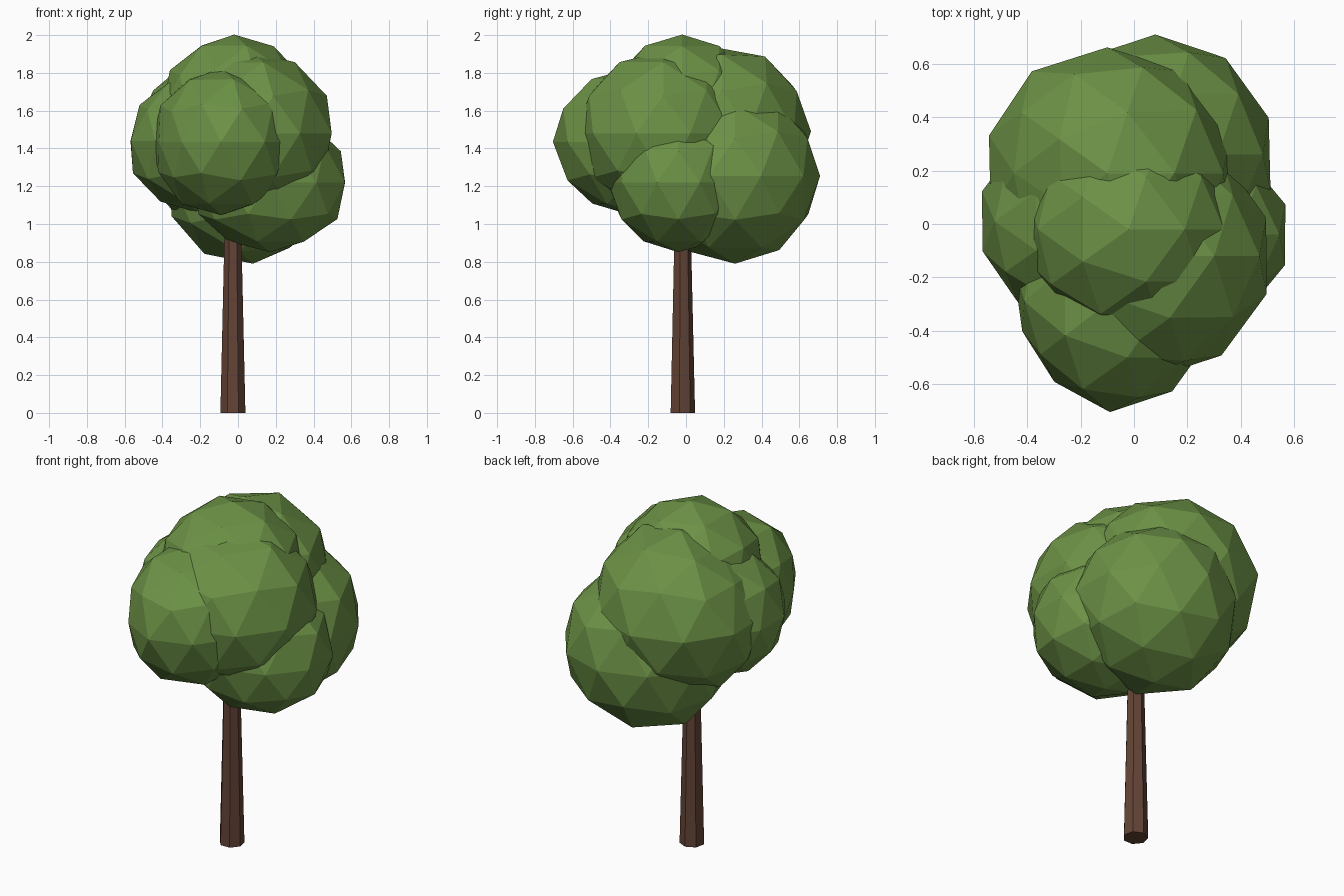
import bpy, bmesh, math, random
from mathutils import Vector

if "Cube" in bpy.data.objects:
    bpy.data.objects.remove(bpy.data.objects["Cube"])

random.seed(4)


def material(name, rgb):
    m = bpy.data.materials.new(name)
    m.diffuse_color = (*rgb, 1)
    m.use_nodes = True
    m.node_tree.nodes["Principled BSDF"].inputs["Base Color"].default_value = m.diffuse_color
    return m


leaf_green = material("leaf green", (0.15, 0.287, 0.061))
bark_brown = material("bark brown", (0.125, 0.056, 0.036))


def add_object(name, bm, mat):
    mesh = bpy.data.meshes.new(name)
    bm.to_mesh(mesh)
    bm.free()
    mesh.materials.append(mat)
    obj = bpy.data.objects.new(name, mesh)
    bpy.context.collection.objects.link(obj)
    return obj


# Trunk: tapered seven-sided post running up into the crown
bm = bmesh.new()
bmesh.ops.create_cone(bm, cap_ends=True, segments=7, radius1=0.068, radius2=0.04, depth=1.2)
bmesh.ops.translate(bm, verts=bm.verts, vec=(-0.027, -0.02, 0.6))
add_object("trunk", bm, bark_brown)


# Crown: overlapping faceted leaf clumps, slightly irregular,
# some dented (depth > 0) or bulged (depth < 0) towards one side
def leaf_clump(name, centre, size, side=(0, 0, 1), depth=0):
    bm = bmesh.new()
    bmesh.ops.create_icosphere(bm, subdivisions=2, radius=1)
    side = Vector(side).normalized()
    for v in bm.verts:
        k = random.uniform(0.99, 1.01) - depth * max(0, v.co.dot(side)) ** 3
        v.co = Vector(c + s * p * k for c, s, p in zip(centre, size, v.co))
    add_object(name, bm, leaf_green)


leaf_clump("front_clump", (-0.09, -0.29, 1.435), (0.40, 0.42, 0.39), (-1, -0.6, 0), 0.15)
leaf_clump("lower_back_clump", (0.08, 0.26, 1.255), (0.45, 0.45, 0.445), (-0.6, -0.1, -0.7), -0.10)
leaf_clump("lower_right_clump", (0.17, -0.04, 1.22), (0.42, 0.37, 0.37))
leaf_clump("upper_back_clump", (-0.10, 0.19, 1.49), (0.48, 0.47, 0.48), (-0.6, -0.15, 0.75), 0.19)
leaf_clump("right_clump", (0.06, -0.12, 1.48), (0.455, 0.46, 0.44))
leaf_clump("top_clump", (-0.02, -0.02, 1.61), (0.40, 0.39, 0.39))
leaf_clump("left_clump", (-0.21, 0.01, 1.44), (0.385, 0.37, 0.38), (-0.8, 0, 0.7), 0.06)
